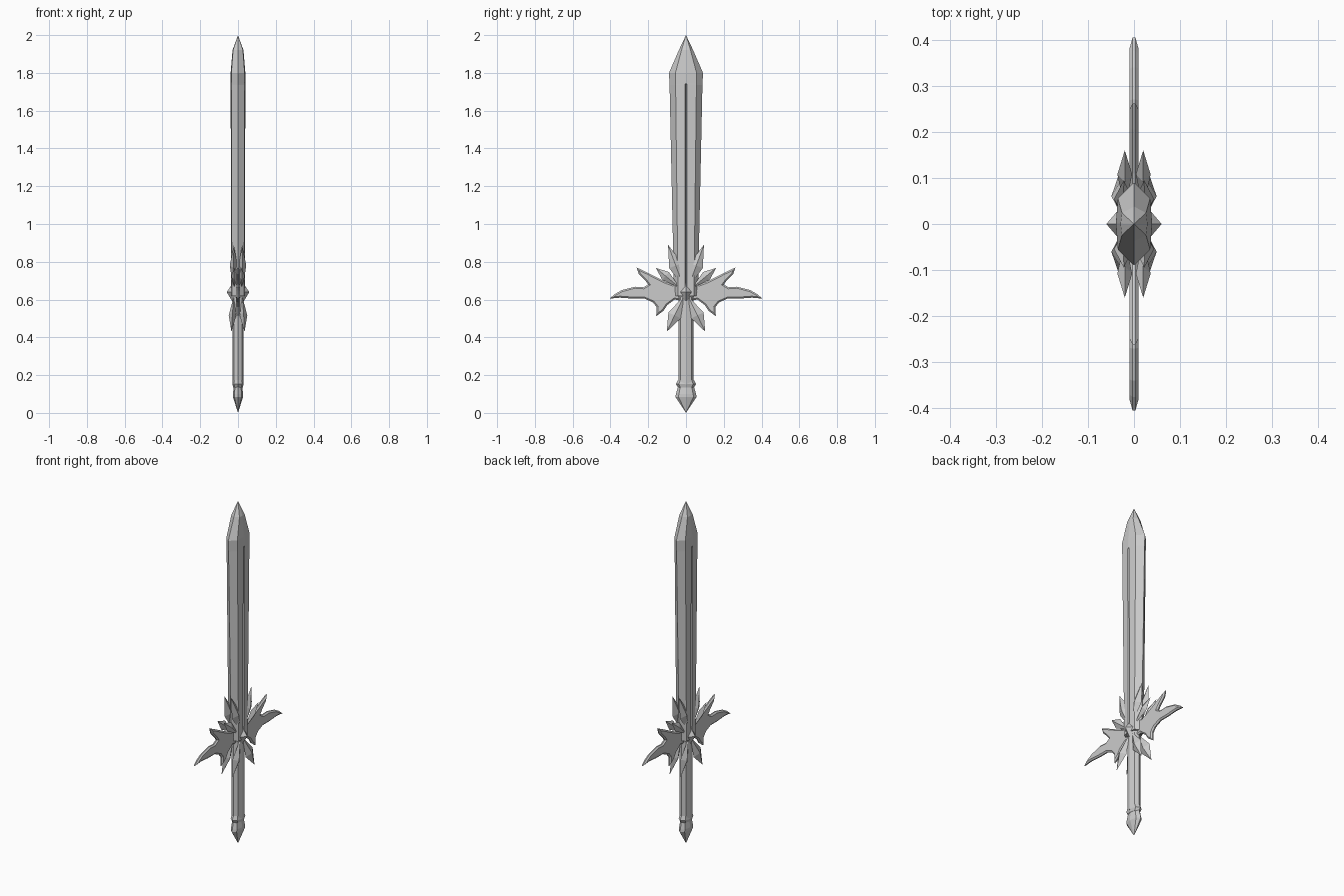
import bpy, bmesh, math
from mathutils import Vector

if "Cube" in bpy.data.objects:
    bpy.data.objects.remove(bpy.data.objects["Cube"])


def finish(name, bm):
    bmesh.ops.recalc_face_normals(bm, faces=bm.faces)
    me = bpy.data.meshes.new(name)
    bm.to_mesh(me)
    bm.free()
    ob = bpy.data.objects.new(name, me)
    bpy.context.collection.objects.link(ob)
    return ob


def loft(name, rings):
    """Skin equal-length rings; a coincident ring collapses to a point."""
    bm = bmesh.new()
    vs = [[bm.verts.new(p) for p in r] for r in rings]
    n = len(vs[0])
    for a, b in zip(vs, vs[1:]):
        for i in range(n):
            j = (i + 1) % n
            bm.faces.new((a[i], a[j], b[j], b[i]))
    bm.faces.new(vs[0])
    bm.faces.new(vs[-1])
    bmesh.ops.remove_doubles(bm, verts=bm.verts, dist=1e-5)
    return finish(name, bm)


def ngon(rx, ry, z, n=8):
    return [(rx * math.cos(2 * math.pi * i / n), ry * math.sin(2 * math.pi * i / n), z)
            for i in range(n)]


# Blade: bevelled edges, flat cheeks and a narrow central groove
def blade_ring(w, t, flat, groove, depth, z):
    half = [(0, w), (t * .9, flat), (t, groove), (t - depth, 0), (t, -groove), (t * .9, -flat)]
    return [(x, y, z) for x, y in half] + [(-x, -y, z) for x, y in half]


loft("blade", [blade_ring(.063, .036, .042, .006, .012, .62),
               blade_ring(.087, .039, .055, .006, .012, 1.735),
               blade_ring(.0875, .039, .055, .003, 0, 1.745),
               blade_ring(.09, .039, .056, .003, 0, 1.8),
               blade_ring(.038, .029, .024, .002, 0, 1.92),
               [(0, 0, 2)] * 12])

# Grip
loft("grip", [ngon(.03, .04, z) for z in (.15, .64)])

# Collar and pommel
loft("pommel_collar", [ngon(.025, .042, .135), ngon(.03, .053, .152), ngon(.027, .042, .175)])
loft("pommel", [[(0, 0, 0)] * 8, ngon(.027, .056, .085), ngon(.027, .053, .1),
                ngon(.022, .042, .14)])

# Central gem
loft("guard_gem", [[(0, 0, .54)] * 4, ngon(.06, .07, .64, 4), [(0, 0, .725)] * 4])

# Wings: flat outline with bevelled faces
WING = [(.0, .70), (.07, .68), (.11, .695), (.16, .72), (.205, .743), (.262, .77),
        (.25, .735), (.215, .70), (.20, .68), (.225, .665), (.27, .668), (.34, .65),
        (.375, .63), (.405, .605), (.35, .61), (.28, .605), (.22, .605), (.175, .585),
        (.155, .56), (.158, .512), (.12, .54), (.10, .57), (.06, .60), (.0, .59)]


def wing(name, s):
    bm = bmesh.new()
    front = bm.faces.new([bm.verts.new((-.003, s * y, z)) for y, z in WING])
    ret = bmesh.ops.extrude_face_region(bm, geom=[front], use_keep_orig=True)
    vs = [g for g in ret["geom"] if isinstance(g, bmesh.types.BMVert)]
    bmesh.ops.translate(bm, vec=(.006, 0, 0), verts=vs)
    bmesh.ops.recalc_face_normals(bm, faces=bm.faces)
    for f in [f for f in bm.faces if len(f.verts) > 4]:
        bmesh.ops.inset_region(bm, faces=[f], thickness=.008, depth=.007,
                               use_even_offset=True)
    return finish(name, bm)


# Crystal leaves: four-sided spikes from root to tip, widest part way along
def crystal(name, root, tip, width, thick, mid):
    a, b = Vector(root), Vector(tip)
    d = (b - a).normalized()
    side = d.cross(Vector((1, 0, 0))).normalized() * width
    out = side.cross(d).normalized() * thick
    c = a.lerp(b, mid)
    loft(name, [[a] * 4, [c + side, c + out, c - side, c - out], [b] * 4])


for sn, s in (("left", -1), ("right", 1)):
    wing("wing_" + sn, s)
    for fn, f in (("a", 1), ("b", -1)):
        tag = "_" + sn + "_" + fn
        crystal("upper_leaf" + tag, (f * .025, s * .01, .66), (f * .022, s * .095, .89),
                .037, .02, .52)
        crystal("lower_leaf" + tag, (f * .022, s * .01, .62), (f * .035, s * .102, .43),
                .036, .02, .55)
        crystal("side_leaf" + tag, (f * .02, s * .03, .66), (f * .02, s * .16, .768),
                .027, .016, .6)
